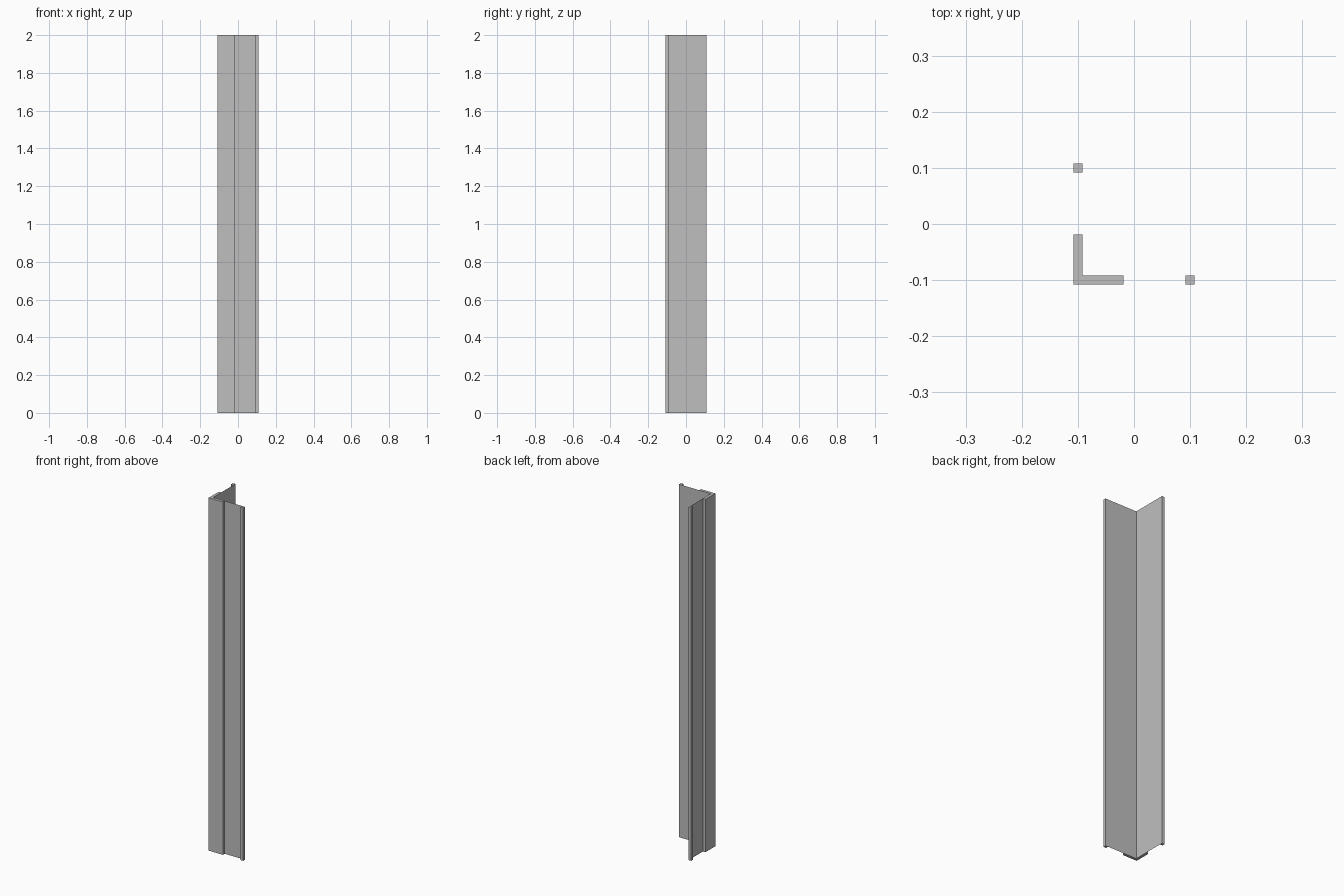
import bpy
import bmesh

cube = bpy.data.objects.get("Cube")
if cube:
    bpy.data.objects.remove(cube, do_unlink=True)

HEIGHT = 2.0
OUT = 0.108          # outer limit of the section
T = 0.016            # bar thickness
INNER = -OUT + T     # inner plane of the corner
ARM = -0.019         # end of the short corner arms

grey = bpy.data.materials.new("light grey")
grey.use_nodes = True
colour = (0.52, 0.52, 0.52, 1)
grey.diffuse_color = colour
grey.node_tree.nodes["Principled BSDF"].inputs["Base Color"].default_value = colour


def extrude_profile(name, points, closed=True):
    """Raise a plan profile to full height; closed profiles get end caps."""
    bm = bmesh.new()
    low = [bm.verts.new((x, y, 0)) for x, y in points]
    high = [bm.verts.new((x, y, HEIGHT)) for x, y in points]
    n = len(points)
    for i in range(n if closed else n - 1):
        j = (i + 1) % n
        bm.faces.new((low[i], low[j], high[j], high[i]))
    if closed:
        bm.faces.new(high)
        bm.faces.new(low[::-1])
    mesh = bpy.data.meshes.new(name)
    bm.to_mesh(mesh)
    bm.free()
    mesh.materials.append(grey)
    obj = bpy.data.objects.new(name, mesh)
    bpy.context.collection.objects.link(obj)
    return obj


def square(x, y):
    return [(x, y), (x + T, y), (x + T, y + T), (x, y + T)]


# Angle-shaped strip on the outside of the corner
extrude_profile("corner_strip", [(-OUT, -OUT), (ARM, -OUT), (ARM, INNER),
                                 (INNER, INNER), (INNER, ARM), (-OUT, ARM)])

# Thin folded sheet lining the inside
extrude_profile("folded_sheet", [(OUT, INNER), (INNER, INNER), (INNER, OUT)],
                closed=False)

# Square beads along both free edges
extrude_profile("left_edge_bead", square(OUT - T, -OUT))
extrude_profile("back_edge_bead", square(-OUT, OUT - T))
